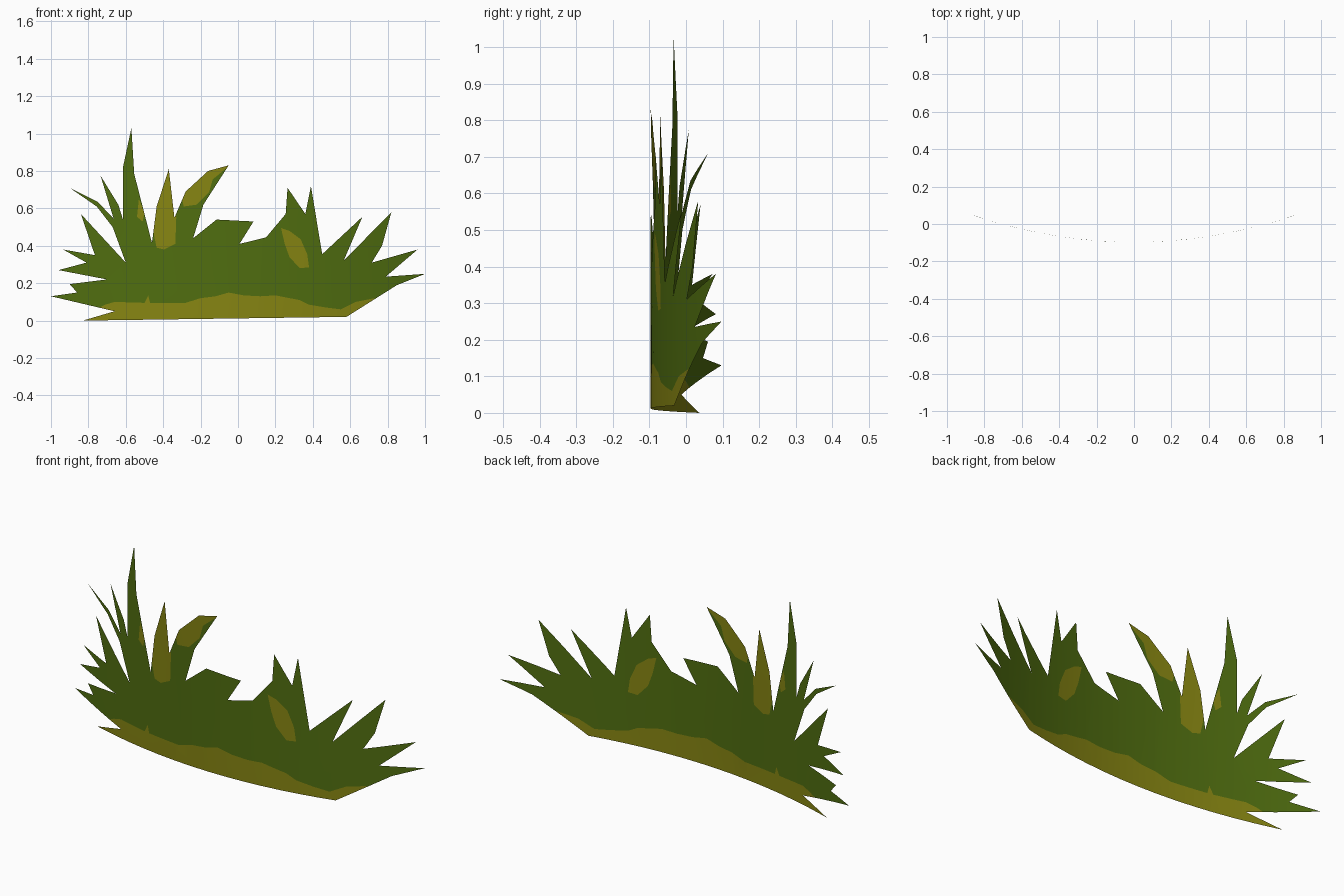
import bpy, bmesh
from mathutils import Vector
from mathutils.geometry import delaunay_2d_cdt

if "Cube" in bpy.data.objects:
    bpy.data.objects.remove(bpy.data.objects["Cube"])

# Silhouettes are drawn flat in (x, z), in hundredths of a unit
low_left = [(-83, 0), (-66, 5), (-100, 13), (-86, 15), (-90, 19.5), (-70, 22), (-96, 27),
            (-81, 31), (-93.5, 38), (-76.5, 35), (-84, 57), (-60, 31)]
tall_left = [(-67, 50), (-75.5, 61), (-90, 71), (-75, 63.5), (-66.5, 54.5), (-73.5, 77.5),
             (-64, 62), (-61.5, 54), (-61.5, 82), (-57, 103), (-55.5, 78.5), (-46, 41.5)]
middle = [(-43.5, 61), (-37, 81), (-34, 55), (-28, 69), (-16, 80), (-5, 83), (-18.5, 62),
          (-24, 44), (-11.5, 54), (8.3, 53), (0.8, 41), (15, 44.5)]
right = [(25.5, 57), (26.5, 71), (36, 57), (39, 72), (45, 35.5), (66.5, 55.5), (56.5, 32),
         (82, 58), (77, 40), (71.5, 31), (96, 38), (79, 23.5), (100, 25), (85, 19), (58, 2)]
outline = low_left + tall_left + middle + right

# Dry, yellowed areas cut into the sheet
dry_base = [(-110, -5), (-80, 4), (-71, 8.5), (-66, 10), (-50, 9.5), (-48, 13.5), (-47, 9.5),
            (-28, 9.5), (-20, 12), (-12, 13), (-5, 15), (3, 13.5), (12, 13), (20, 13.5),
            (25, 12.5), (33, 11), (38, 8.5), (47, 7), (55, 6), (63, 10), (73, 12), (90, -5)]
dry_blade = [(-37, 85), (-46, 61), (-45, 46), (-43.5, 39), (-39.5, 38), (-33.5, 41), (-33, 55)]
dry_curl = [(-31, 69), (-16, 84), (-4, 85), (-5, 82.5), (-13.5, 75.5), (-15.5, 68.5),
            (-22, 62), (-29, 61)]
dry_spot = [(-53, 65), (-50, 57.5), (-51, 53), (-54, 55.5)]
dry_leaf = [(23, 49.5), (27.5, 48), (33.5, 43.5), (37, 35.5), (38, 28.5), (33, 28),
            (27.5, 34), (25, 41)]
dry_areas = [dry_base, dry_blade, dry_curl, dry_spot, dry_leaf]


def inside(p, poly):
    hit = False
    for (x1, y1), (x2, y2) in zip(poly, poly[1:] + poly[:1]):
        if (y1 > p.y) != (y2 > p.y) and p.x < (x2 - x1) * (p.y - y1) / (y2 - y1) + x1:
            hit = not hit
    return hit


def material(name, color):
    m = bpy.data.materials.new(name)
    m.diffuse_color = (*color, 1)
    m.use_nodes = True
    m.node_tree.nodes["Principled BSDF"].inputs["Base Color"].default_value = m.diffuse_color
    return m


# Cut lines: outline, dry areas, and upright folds for the bend
points, edges = [], []
for poly in [outline] + dry_areas:
    start, n = len(points), len(poly)
    points += [Vector(p) for p in poly]
    edges += [(start + i, start + (i + 1) % n) for i in range(n)]
for i in range(-9, 10):
    edges.append((len(points), len(points) + 1))
    points += [Vector((i * 10.03, -10)), Vector((i * 10.03, 110))]
verts, _, tris, *_ = delaunay_2d_cdt(points, edges, [], 0, 1e-4)

# Bent sheet of grass, bowed towards the front
bm = bmesh.new()
bv = [bm.verts.new((p.x / 100, -0.097 + 0.194 * (p.x / 100) ** 2, p.y / 100)) for p in verts]
for t in tris:
    c = sum((verts[i] for i in t), Vector((0, 0))) / 3
    if inside(c, outline):
        f = bm.faces.new([bv[i] for i in t])
        f.material_index = int(any(inside(c, a) for a in dry_areas))
        f.smooth = True
        f.normal_update()
        if f.normal.y > 0:
            f.normal_flip()
bmesh.ops.delete(bm, geom=[v for v in bm.verts if not v.link_faces], context='VERTS')

mesh = bpy.data.meshes.new("grass_tuft")
bm.to_mesh(mesh)
bm.free()
mesh.materials.append(material("grass green", (0.08, 0.155, 0.005)))
mesh.materials.append(material("dry yellow", (0.24, 0.235, 0.006)))
bpy.context.collection.objects.link(bpy.data.objects.new("grass_tuft", mesh))
